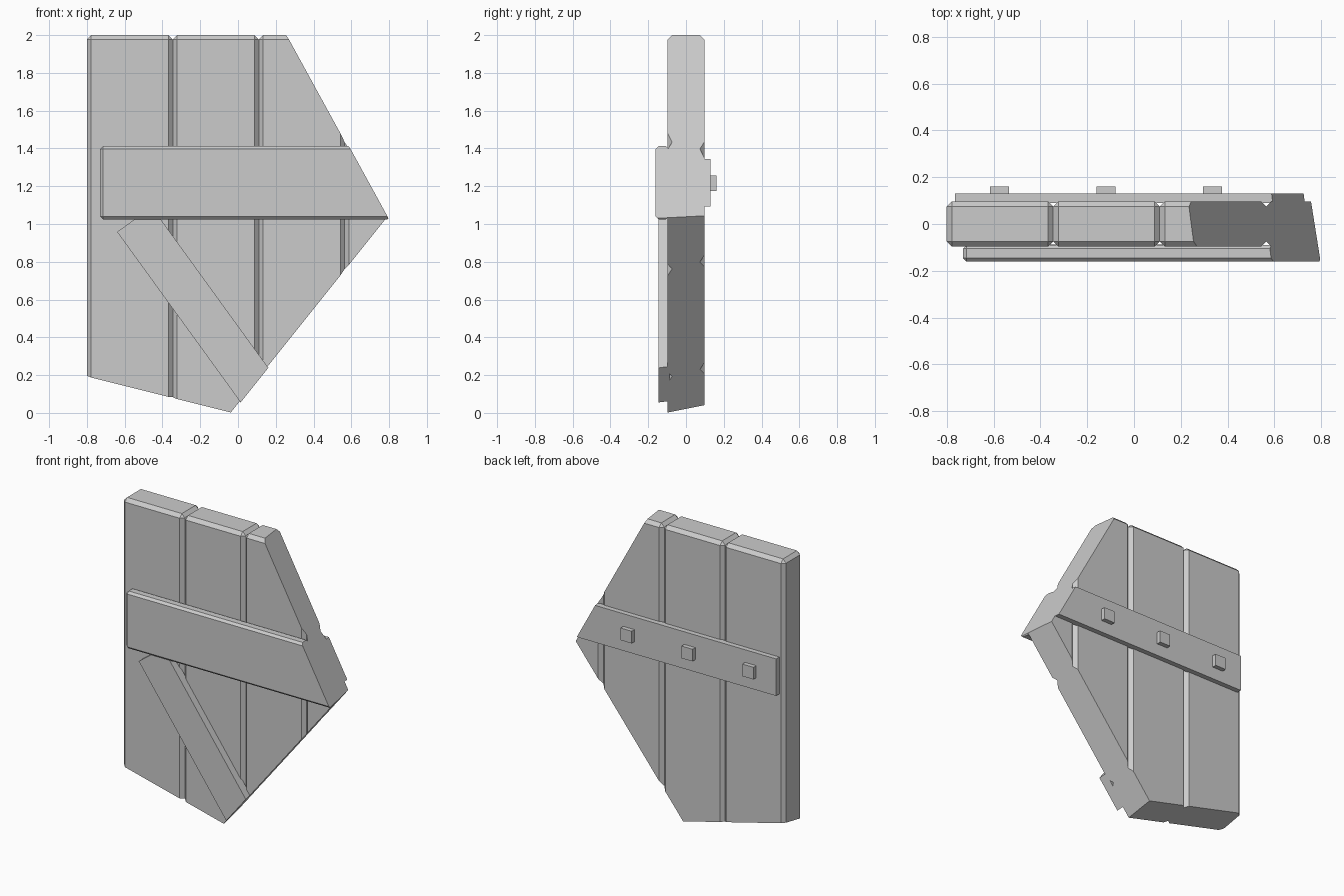
import bpy, bmesh
from mathutils import Vector, Matrix

cube = bpy.data.objects.get("Cube")
if cube:
    bpy.data.objects.remove(cube, do_unlink=True)

GREY = (0.6, 0.6, 0.6, 1)
wood = bpy.data.materials.new("plain grey")
wood.use_nodes = True
wood.diffuse_color = GREY
wood.node_tree.nodes["Principled BSDF"].inputs["Base Color"].default_value = GREY

# Break planes: point on the plane, outward normal
TIP = Vector((0.797, -0.161, 1.03))
BREAKS = [
    (TIP, Vector((1, 0.13, 0.548))),                            # upper right
    (TIP, Vector((1, 0.2, -0.8))),                              # lower right
    (Vector((-0.03, -0.097, 0)), Vector((-0.25, 0.19, -1))),    # bottom
]


def board(name, low, high, bevel=0, matrix=None, broken=True):
    """Box between two corners, chamfered, then snapped off at the break planes."""
    low, high = Vector(low), Vector(high)
    bm = bmesh.new()
    bmesh.ops.create_cube(bm, size=1)
    for v in bm.verts:
        v.co = (low + high) / 2 + v.co * (high - low)
    if bevel:
        bmesh.ops.bevel(bm, geom=bm.edges[:], offset=bevel, segments=1,
                        profile=0.5, affect='EDGES')
    if matrix:
        bm.transform(matrix)
    for point, normal in BREAKS if broken else []:
        geom = bm.verts[:] + bm.edges[:] + bm.faces[:]
        cut = bmesh.ops.bisect_plane(bm, geom=geom, plane_co=point,
                                     plane_no=normal, clear_outer=True)
        edges = [e for e in cut["geom_cut"] if isinstance(e, bmesh.types.BMEdge)]
        if edges:
            bmesh.ops.contextual_create(bm, geom=edges)
    bmesh.ops.recalc_face_normals(bm, faces=bm.faces[:])
    mesh = bpy.data.meshes.new(name)
    bm.to_mesh(mesh)
    bm.free()
    mesh.materials.append(wood)
    obj = bpy.data.objects.new(name, mesh)
    bpy.context.collection.objects.link(obj)
    return obj


# Upright planks with chamfered joints
PITCH = 0.455
for i in range(4):
    x = -0.8 + i * PITCH
    board(f"upright_plank_{i + 1}", (x, -0.097, -0.5), (x + PITCH, 0.097, 2), 0.023)

# Cross bars on both sides
board("front_bar", (-0.73, -0.161, 1.025), (1.5, -0.09, 1.412), 0.015)
board("back_bar", (-0.765, 0.09, 1.093), (1.5, 0.131, 1.343))

# Diagonal brace: local x runs down its length, local z across its width
along = Vector((0.587, 0, -0.81)).normalized()
across = Vector((-along.z, 0, along.x))
axes = Matrix((along, Vector((0, 1, 0)), across)).transposed().to_4x4()
brace = Matrix.Translation((-0.64, 0, 0.958)) @ axes
board("diagonal_brace", (0, -0.146, 0), (2, -0.088, 0.226), matrix=brace)

# Square pegs on the back bar
for i in range(3):
    x = -0.575 + i * PITCH
    board(f"back_peg_{i + 1}", (x - 0.041, 0.12, 1.176), (x + 0.041, 0.161, 1.258),
          broken=False)
